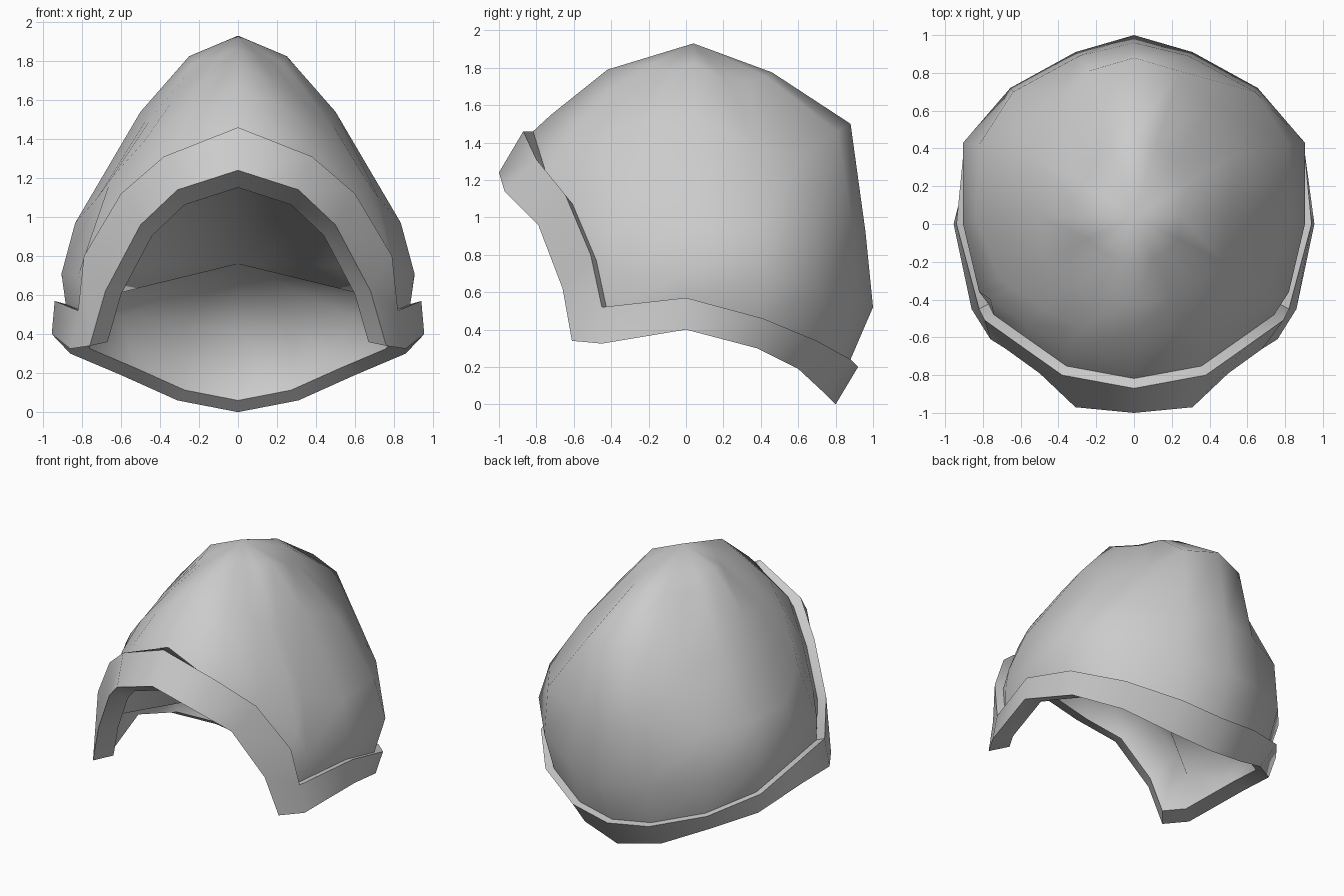
import bpy, bmesh
from mathutils import Vector

cube = bpy.data.objects.get("Cube")
if cube:
    bpy.data.objects.remove(cube, do_unlink=True)

grey = bpy.data.materials.new("plain_grey")
grey.use_nodes = True
colour = (0.6, 0.6, 0.6, 1)
grey.diffuse_color = colour
grey.node_tree.nodes["Principled BSDF"].inputs["Base Color"].default_value = colour


def points(*rows):
    return [Vector(r) for r in rows]


def shrink(row, factor, centre):
    centre = Vector(centre)
    return [centre + (p - centre) * factor for p in row]


def widen(row):
    # Repeat the temple column so it meets both lower corners of the band
    return row[:5] + row[4:]


def loft(name, half_rows, angle, flip=False):
    """Skin closed rings, each given as its left half from front to back."""
    bm = bmesh.new()
    rings = []
    for half in half_rows:
        mirrored = [Vector((-p.x, p.y, p.z)) for p in reversed(half[1:-1])]
        rings.append([bm.verts.new(p) for p in half + mirrored])
    for low, high in zip(rings, rings[1:]):
        for i in range(len(low)):
            j = (i + 1) % len(low)
            face = bm.faces.new((low[i], low[j], high[j], high[i]))
            if flip:
                face.normal_flip()
    bmesh.ops.remove_doubles(bm, verts=bm.verts[:], dist=0.001)
    bmesh.ops.dissolve_degenerate(bm, edges=bm.edges[:], dist=0.0001)
    mesh = bpy.data.meshes.new(name)
    bm.to_mesh(mesh)
    bm.free()
    mesh.materials.append(grey)
    obj = bpy.data.objects.new(name, mesh)
    bpy.context.collection.objects.link(obj)
    bpy.ops.object.select_all(action='DESELECT')
    obj.select_set(True)
    bpy.context.view_layer.objects.active = obj
    bpy.ops.object.shade_smooth_by_angle(angle=angle)
    return obj


# Rim band rows, running from front centre round the left side to back centre
hem = points((0, -1, 1.24), (.31, -.97, 1.14), (.5, -.79, .96), (.68, -.66, .62),
             (.76, -.61, .34), (.86, -.45, .325), (.955, 0, .4), (.86, .38, .3),
             (.6, .6, .19), (.31, .74, .06), (0, .8, 0))
band_top = points((0, -.87, 1.46), (.38, -.8, 1.31), (.6, -.645, 1.12), (.79, -.51, .8),
                  (.82, -.45, .52), (.94, 0, .57), (.9, .41, .46), (.66, .7, .34),
                  (.31, .88, .24), (0, .92, .2))

# Dome rows, sunk slightly behind the band and rising to the peak
base = shrink(band_top, .94, (0, 0, .3))
base[0].z = band_top[0].z
low_belly = points((0, -.72, 1.55), (.36, -.68, 1.36), (.57, -.53, 1.18), (.76, -.4, .88),
                   (.82, -.36, .7), (.905, 0, .71), (.905, .43, .7), (.655, .72, .6),
                   (.31, .91, .55), (0, 1, .52))
high_belly = points((0, -.57, 1.67), (.29, -.55, 1.53), (.48, -.45, 1.39), (.65, -.33, 1.2),
                    (.72, -.28, 1.1), (.835, .03, .97), (.82, .42, .97), (.64, .7, .95),
                    (.29, .89, .95), (0, .96, .92))
crest = points((0, -.42, 1.79), (.2, -.4, 1.68), (.34, -.33, 1.59), (.43, -.25, 1.53),
               (.47, -.2, 1.5), (.5, .04, 1.54), (.56, .38, 1.37), (.42, .63, 1.33),
               (.24, .81, 1.46), (0, .88, 1.5))
peak = [Vector((0, .04, 1.93))] * len(crest)
crown = [p.lerp(q, .5) for p, q in zip(crest, peak)]
for i, p in enumerate(crown):
    p.z += .09 * min(1, i / 5) if i < 8 else .06

# Inner edge of the hem, and the sloping ceiling that closes the inside
hem_inner = shrink(hem, .88, (0, .3, .5))
ceiling_edge = widen(shrink(low_belly, .9, (0, 0, -.5)))
ceiling_middle = [Vector((0, .2, .76))] * len(ceiling_edge)

loft("outer_shell", [base, low_belly, high_belly, crest, crown, peak], 1.5)
loft("rim_band", [hem_inner, hem, widen(band_top), widen(base)], .7)
loft("inner_lining", [hem_inner, ceiling_edge, ceiling_middle], 3.1, flip=True)
